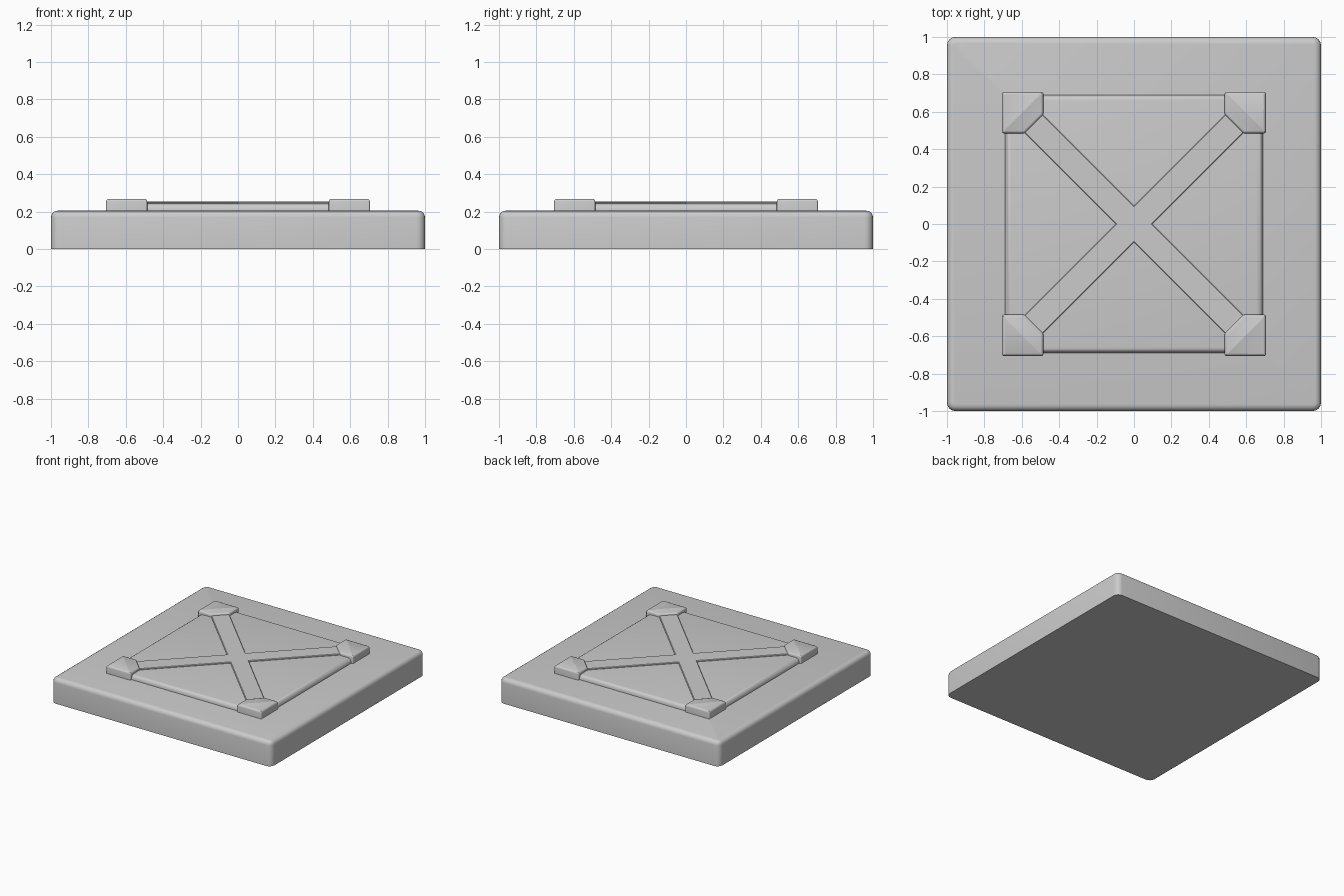
import bpy, bmesh, math
from mathutils import Matrix

if "Cube" in bpy.data.objects:
    bpy.data.objects.remove(bpy.data.objects["Cube"])


def prism(name, outline, z0, z1, bevel, segs=3, side_bevel=0.0):
    """Extrude an outline upward, round its upright edges, then its top rim."""
    bm = bmesh.new()
    face = bm.faces.new([bm.verts.new((x, y, z0)) for x, y in outline])
    top = bmesh.ops.extrude_face_region(bm, geom=[face], use_keep_orig=True)
    for v in top["geom"]:
        if isinstance(v, bmesh.types.BMVert):
            v.co.z = z1
    bmesh.ops.recalc_face_normals(bm, faces=bm.faces)
    if side_bevel:
        upright = [e for e in bm.edges
                   if abs(e.verts[0].co.z - e.verts[1].co.z) > 1e-4]
        bmesh.ops.bevel(bm, geom=upright, offset=side_bevel, segments=4,
                        profile=0.5, affect='EDGES')
    if bevel:
        rim = [e for e in bm.edges if all(abs(v.co.z - z1) < 1e-5 for v in e.verts)]
        bmesh.ops.bevel(bm, geom=rim, offset=bevel, segments=segs,
                        profile=0.5, affect='EDGES')
    bmesh.ops.recalc_face_normals(bm, faces=bm.faces)
    mesh = bpy.data.meshes.new(name)
    bm.to_mesh(mesh)
    bm.free()
    obj = bpy.data.objects.new(name, mesh)
    bpy.context.collection.objects.link(obj)
    bpy.ops.object.select_all(action='DESELECT')
    obj.select_set(True)
    bpy.context.view_layer.objects.active = obj
    bpy.ops.object.shade_smooth_by_angle(angle=math.radians(40))
    return obj


def square(h):
    return [(-h, -h), (h, -h), (h, h), (-h, h)]


# Thick base slab with rounded sides and top rim
prism("base_slab", square(1.0), 0.0, 0.205, 0.035, 4, side_bevel=0.045)

# Raised centre panel with soft edge
prism("centre_panel", square(0.69), 0.19, 0.243, 0.033, 4)

# Diagonal cross: one plus-shaped outline turned by 45 degrees
w, r = 0.069, 0.80
cross = [(w, w), (w, r), (-w, r), (-w, w), (-r, w), (-r, -w),
         (-w, -w), (-w, -r), (w, -r), (w, -w), (r, -w), (r, w)]
ribs = prism("cross_ribs", cross, 0.22, 0.253, 0.004, 1)
ribs.data.transform(Matrix.Rotation(math.radians(45), 4, 'Z'))

# Corner blocks with the inner corner cut off
a, b, c = 0.485, 0.705, 0.10
block = [(a + c, a), (b, a), (b, b), (a, b), (a, a + c)]
for i in range(4):
    obj = prism(f"corner_block_{i + 1}", block, 0.19, 0.268, 0.014, 3,
                side_bevel=0.008)
    obj.data.transform(Matrix.Rotation(math.radians(90 * i), 4, 'Z'))
